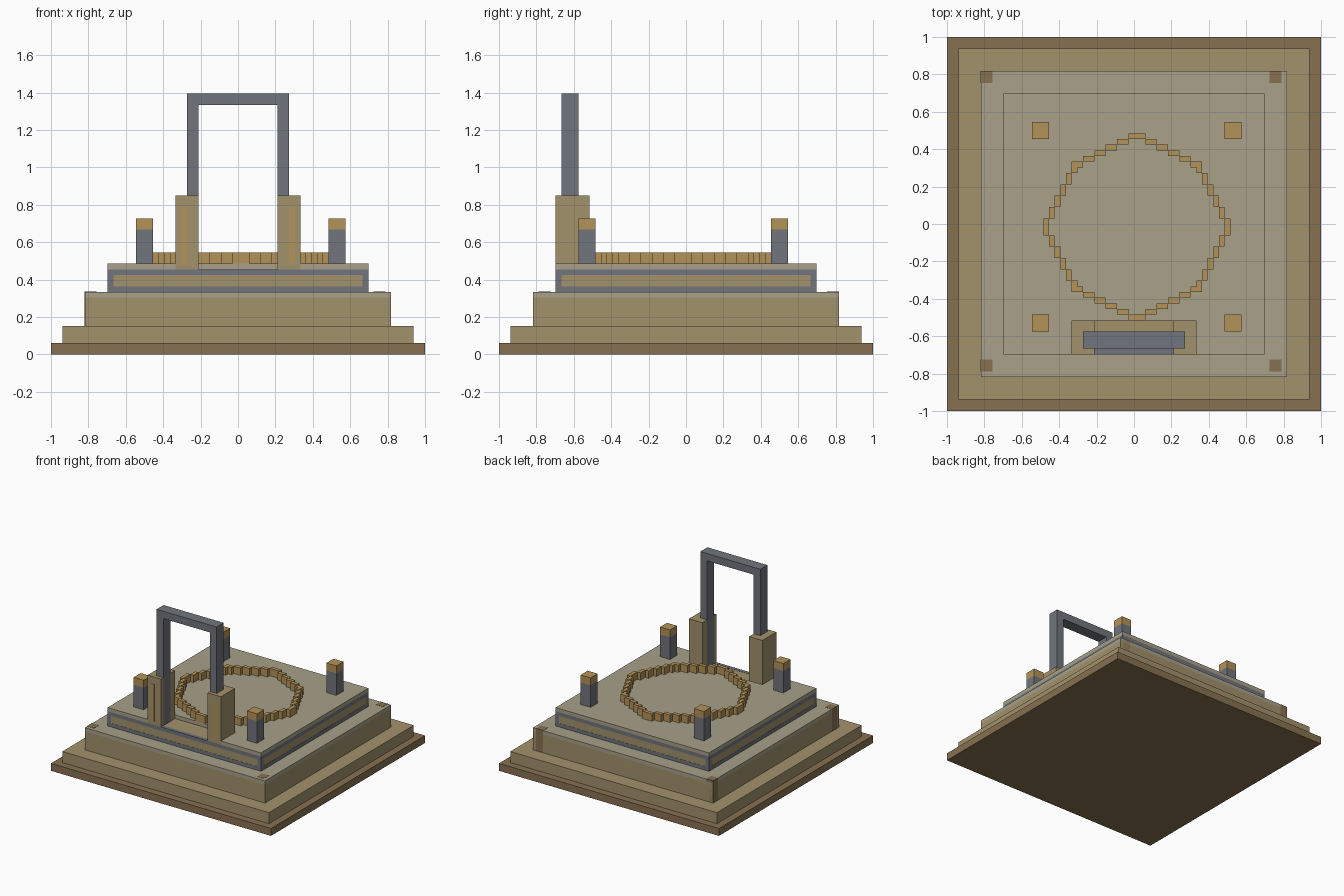
import bpy, bmesh
from mathutils import Matrix

if "Cube" in bpy.data.objects:
    bpy.data.objects.remove(bpy.data.objects["Cube"])

U = 2 / 66      # one block unit
E = 0.05        # tiny offset (in units) so flush inlays show cleanly


def material(name, r, g, b):
    m = bpy.data.materials.new(name)
    m.diffuse_color = [((c / 255 + 0.055) / 1.055) ** 2.4 for c in (r, g, b)] + [1]
    m.use_nodes = True
    m.node_tree.nodes["Principled BSDF"].inputs["Base Color"].default_value = m.diffuse_color
    return m


BROWN = material("brown", 135, 113, 81)
TAN = material("tan", 162, 146, 108)
STONE = material("stone", 168, 161, 138)
STEEL = material("steel", 113, 117, 124)
GOLD = material("gold", 180, 147, 88)


def blocks(name, mat, boxes):
    """One object made of boxes (x0, x1, y0, y1, z0, z1) in block units."""
    bm = bmesh.new()
    for x0, x1, y0, y1, z0, z1 in boxes:
        mtx = Matrix.Translation(((x0 + x1) / 2 * U, (y0 + y1) / 2 * U, (z0 + z1) / 2 * U))
        mtx = mtx @ Matrix.Diagonal(((x1 - x0) * U, (y1 - y0) * U, (z1 - z0) * U, 1))
        bmesh.ops.create_cube(bm, size=1, matrix=mtx)
    me = bpy.data.meshes.new(name)
    bm.to_mesh(me)
    bm.free()
    me.materials.append(mat)
    ob = bpy.data.objects.new(name, me)
    bpy.context.collection.objects.link(ob)
    return ob


def tier(name, mat, r, z0, z1):
    return blocks(name, mat, [(-r, r, -r, r, z0, z1)])


# Stepped base
tier("ground_slab", BROWN, 33, 0, 2)
tier("lower_step", TAN, 31, 2, 5)
tier("middle_step", TAN, 27, 5, 10)
tier("middle_step_top", STONE, 27, 10, 11)
tier("upper_step_panels", TAN, 23 - E, 11, 15 - E)

# Brown corner columns let into the middle step
blocks("corner_columns", BROWN, [
    (x - E, x + 2 + E, y - E, y + 2 + E, 5, 11 + E) for x in (-27, 24) for y in (-26, 25 - E)])

# Steel frame around the upper step panels
frame = []
for z in (11, 14):
    for a in (-23, 22):
        frame.append((-23, 23, a, a + 1, z, z + 1))
        frame.append((a, a + 1, -22, 22, z, z + 1))
for x in (-23, 22):
    for y in (-23, 22):
        frame.append((x, x + 1, y, y + 1, 12, 14))
blocks("panel_frame", STEEL, frame)

# Deck with a notch at the front for the gateway
blocks("deck", STONE, [(-23, 23, -17, 23, 15, 16),
                       (-23, -11, -23, -17, 15, 16),
                       (11, 23, -23, -17, 15, 16)])

# Stepped ring: shallow runs of two blocks, mirrored and swapped across diagonals
ring = []
for s in (-1, 1):
    runs = [(-1, 1, 16 * s)]
    for k in range(1, 6):
        for t in (-1, 1):
            lo, hi = sorted((2 * k * t, (2 * k + 1) * t))
            runs.append((lo, hi, (16 - k) * s))
    for lo, hi, c in runs:
        ring.append((lo, hi + 1, c - 1, c, 16, 18))
        lo2 = lo + 1 if lo == -11 else lo      # corner block already placed
        hi2 = hi - 1 if hi == 11 else hi
        ring.append((c, c + 1, lo2 - 1, hi2, 16, 18))
blocks("deck_ring", GOLD, ring)

# Corner posts with gold caps
corners = [(x, y) for x in (-18, 16) for y in (-19, 15)]
blocks("corner_posts", STEEL, [(x, x + 3, y, y + 3, 16, 22) for x, y in corners])
blocks("post_caps", GOLD, [(x, x + 3, y, y + 3, 22, 24) for x, y in corners])

# Gateway: pylons, gold inlays, and steel arch
blocks("gate_pylons", TAN, [(x, x + 4, -23, -17, 15, 28) for x in (-11, 7)])
blocks("pylon_inlays", GOLD, [(x, x + 1, -23 - E, -22, 16, 26) for x in (-10, 9)])
blocks("gate_arch", STEEL, [(-9, -7 + E, -22, -19, 15, 44),
                            (7 - E, 9, -22, -19, 15, 44),
                            (-9, 9, -22, -19, 44, 46)])
